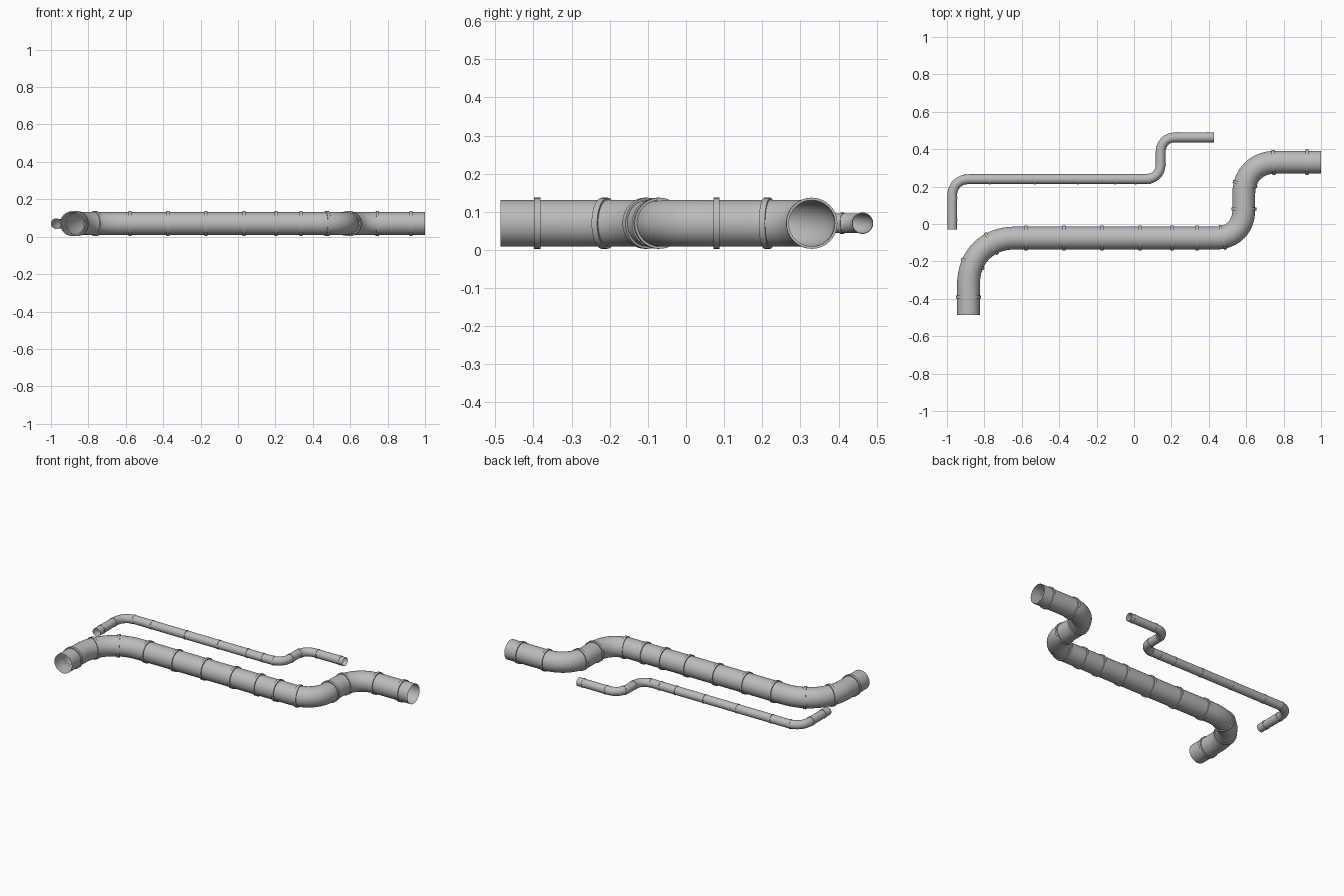
import bpy, bmesh, math
from mathutils import Vector
from mathutils.geometry import interpolate_bezier, intersect_point_line

cube = bpy.data.objects.get("Cube")
if cube:
    bpy.data.objects.remove(cube)

AXIS_Z = 0.07
SIDES = 40

steel = bpy.data.materials.new("grey_steel")
steel.use_nodes = True
GREY = (0.5, 0.5, 0.5, 1)
steel.diffuse_color = GREY
steel.node_tree.nodes["Principled BSDF"].inputs["Base Color"].default_value = GREY


def rounded_path(start, corners, end):
    """Level route with a soft bend at each (x, y, bend size) corner."""
    stops = [Vector((*p[:2], AXIS_Z)) for p in (start, *corners, end)]
    path = [stops[0]]
    for i, (_, _, size) in enumerate(corners, 1):
        corner = stops[i]
        a = corner + (stops[i - 1] - corner).normalized() * size
        b = corner + (stops[i + 1] - corner).normalized() * size
        path += interpolate_bezier(a, a.lerp(corner, 0.6), b.lerp(corner, 0.6), b, 17)
    return path + [stops[-1]]


def sweep(name, stations):
    """Skin round sections given as (centre, direction, radius)."""
    bm = bmesh.new()
    loops = []
    for centre, along, radius in stations:
        side = Vector((-along.y, along.x, 0)).normalized()
        loop = []
        for i in range(SIDES):
            a = math.tau * i / SIDES
            loop.append(bm.verts.new(centre + radius * (math.cos(a) * side + math.sin(a) * Vector((0, 0, 1)))))
        loops.append(loop)
    for p, q in zip(loops, loops[1:]):
        for i in range(SIDES):
            j = (i + 1) % SIDES
            bm.faces.new((p[i], p[j], q[j], q[i]))
    bmesh.ops.recalc_face_normals(bm, faces=bm.faces)
    mesh = bpy.data.meshes.new(name)
    bm.to_mesh(mesh)
    bm.free()
    mesh.materials.append(steel)
    obj = bpy.data.objects.new(name, mesh)
    bpy.context.collection.objects.link(obj)
    bpy.ops.object.select_all(action="DESELECT")
    obj.select_set(True)
    bpy.context.view_layer.objects.active = obj
    bpy.ops.object.shade_smooth_by_angle(angle=math.radians(35))
    return obj


def nearest(path, x, y):
    """Closest point on the path and the direction there."""
    target = Vector((x, y, AXIS_Z))
    hits = []
    for a, b in zip(path, path[1:]):
        point, t = intersect_point_line(target, a, b)
        point = a.lerp(b, min(max(t, 0), 1))
        hits.append(((point - target).length, point, (b - a).normalized()))
    return min(hits, key=lambda h: h[0])[1:]


def build_pipe(name, path, radius, collar_radius, collar_width, collars):
    # open-ended tube
    stations = []
    for i, point in enumerate(path):
        along = path[min(i + 1, len(path) - 1)] - path[max(i - 1, 0)]
        if i == 1:
            along = path[1] - path[0]
        stations.append((point, along, radius))
    sweep(name, stations)
    # raised joint collars
    for n, (x, y) in enumerate(collars, 1):
        centre, along = nearest(path, x, y)
        half = along * collar_width / 2
        sweep(f"{name}_collar_{n}", [
            (centre - half, along, radius * 0.99), (centre - half, along, collar_radius),
            (centre + half, along, collar_radius), (centre + half, along, radius * 0.99)])


# Wide pipe
wide_path = rounded_path((-0.885, -0.487),
                         [(-0.885, -0.075, 0.25), (0.587, -0.075, 0.15), (0.587, 0.33, 0.17)],
                         (1.0, 0.33))
wide_collars = [(-0.885, -0.39), (-0.87, -0.21), (-0.765, -0.1)]
wide_collars += [(x, -0.075) for x in (-0.577, -0.374, -0.17, 0.032, 0.203, 0.337, 0.476)]
wide_collars += [(0.587, 0.08), (0.587, 0.215), (0.745, 0.33), (0.925, 0.33)]
build_pipe("wide_pipe", wide_path, 0.061, 0.067, 0.016, wide_collars)

# Narrow pipe
narrow_path = rounded_path((-0.972, -0.03),
                           [(-0.972, 0.24, 0.09), (0.142, 0.24, 0.08), (0.142, 0.463, 0.08)],
                           (0.427, 0.463))
narrow_collars = [(-0.972, 0.02), (-0.972, 0.14)]
narrow_collars += [(x, 0.24) for x in (-0.9, -0.77, -0.53, -0.3, -0.1, 0.01, 0.08)]
narrow_collars += [(0.142, 0.32), (0.142, 0.41), (0.235, 0.463), (0.395, 0.463)]
build_pipe("narrow_pipe", narrow_path, 0.026, 0.028, 0.008, narrow_collars)
